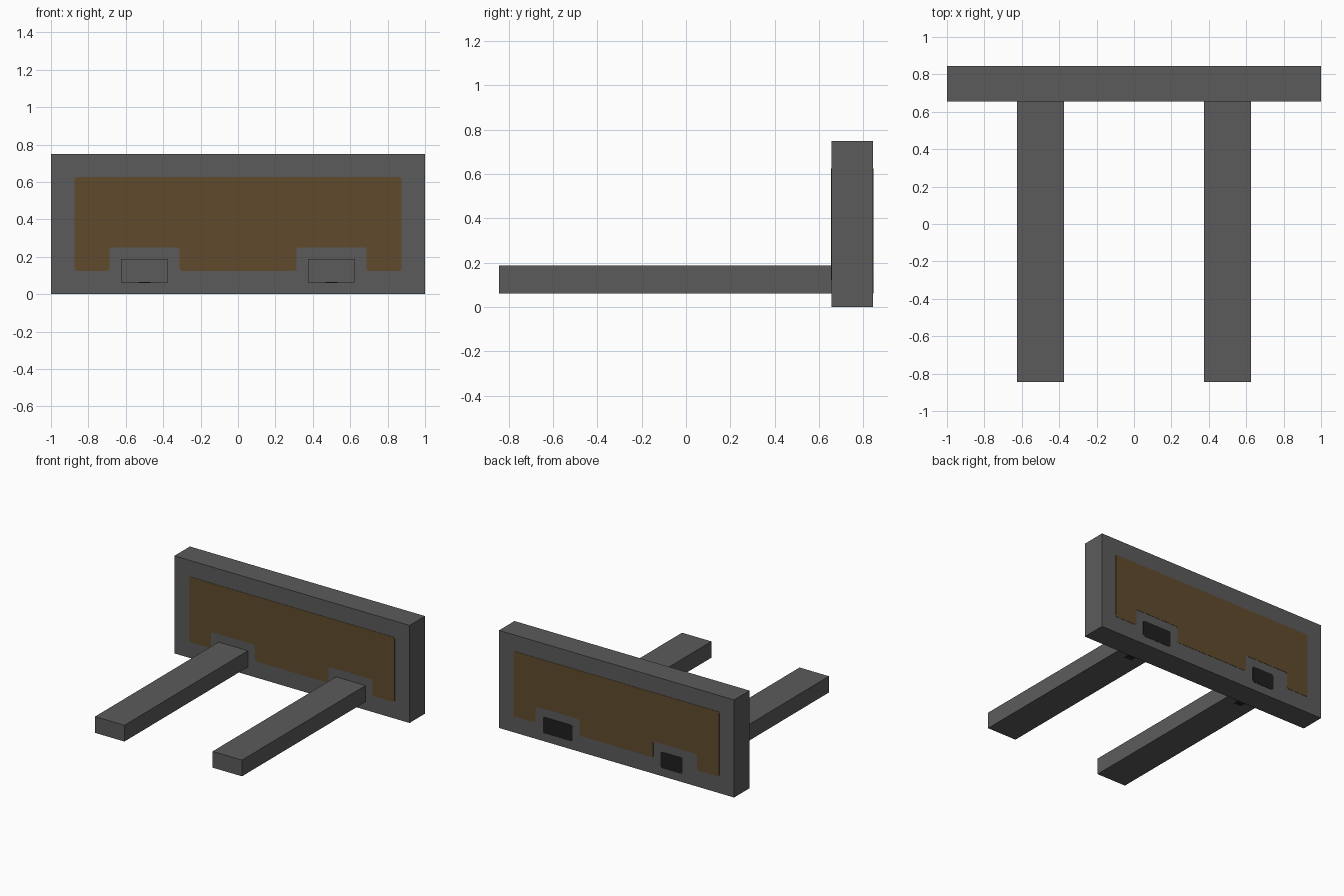
import bpy
import bmesh
from mathutils import Vector

cube = bpy.data.objects.get("Cube")
if cube:
    bpy.data.objects.remove(cube, do_unlink=True)


def material(name, rgb):
    m = bpy.data.materials.new(name)
    m.use_nodes = True
    colour = (*rgb, 1.0)
    m.diffuse_color = colour
    m.node_tree.nodes["Principled BSDF"].inputs["Base Color"].default_value = colour
    return m


GREY = material("dark grey", (0.105, 0.105, 0.105))
BROWN = material("dark brown", (0.118, 0.070, 0.025))
BLACK = material("near black", (0.014, 0.014, 0.014))


def finish(name, bm, mat):
    bmesh.ops.recalc_face_normals(bm, faces=bm.faces[:])
    mesh = bpy.data.meshes.new(name)
    bm.to_mesh(mesh)
    bm.free()
    mesh.materials.append(mat)
    obj = bpy.data.objects.new(name, mesh)
    bpy.context.collection.objects.link(obj)
    return obj


def box(name, low, high, mat):
    bm = bmesh.new()
    bmesh.ops.create_cube(bm, size=1.0)
    low, high = Vector(low), Vector(high)
    for v in bm.verts:
        v.co = (low + high) / 2 + v.co * (high - low)
    return finish(name, bm, mat)


def inlay(name, outline, y, depth, mat, corner=0.012):
    """Thin plate from an x/z outline with softened corners."""
    bm = bmesh.new()
    face = bm.faces.new([bm.verts.new((x, y, z)) for x, z in outline])
    bmesh.ops.bevel(bm, geom=bm.verts[:], offset=corner, segments=2,
                    profile=0.5, affect='VERTICES')
    solid = bmesh.ops.extrude_face_region(bm, geom=bm.faces[:])
    for item in solid["geom"]:
        if isinstance(item, bmesh.types.BMVert):
            item.co.y += depth
    return finish(name, bm, mat)


FRONT, BACK = 0.656, 0.844
THIN = 0.002

# Upright slab
box("backboard", (-1, FRONT, 0), (1, BACK, 0.75), GREY)

# Panel outline: rectangle with two notches along its lower edge
half = [(0.3125, 0.125), (0.3125, 0.25), (0.6875, 0.25),
        (0.6875, 0.125), (0.875, 0.125), (0.875, 0.625)]
panel = half + [(-x, z) for x, z in reversed(half)]
inlay("front_panel", panel, FRONT + THIN, -2 * THIN, BROWN)
inlay("back_panel", panel, BACK - THIN, 2 * THIN, BROWN)

# Two arms, each with a small dark spot underneath
for side, s in (("left", 1), ("right", -1)):
    c = 0.5 * s
    box(side + "_arm", (c - 0.125, -BACK, 0.0625),
        (c + 0.125, FRONT, 0.1875), GREY)
    box(side + "_arm_spot", (c - 0.031, 0.531, 0.0625 - THIN),
        (c + 0.031, 0.594, 0.0625 + THIN), BLACK)

# Dark sockets on the back, the right one narrower
for name, x0, x1 in (("left_socket", 0.375, 0.625),
                     ("right_socket", -0.5625, -0.375)):
    inlay(name, [(x0, 0.0625), (x1, 0.0625), (x1, 0.1875), (x0, 0.1875)],
          BACK - THIN, 2 * THIN, BLACK)
